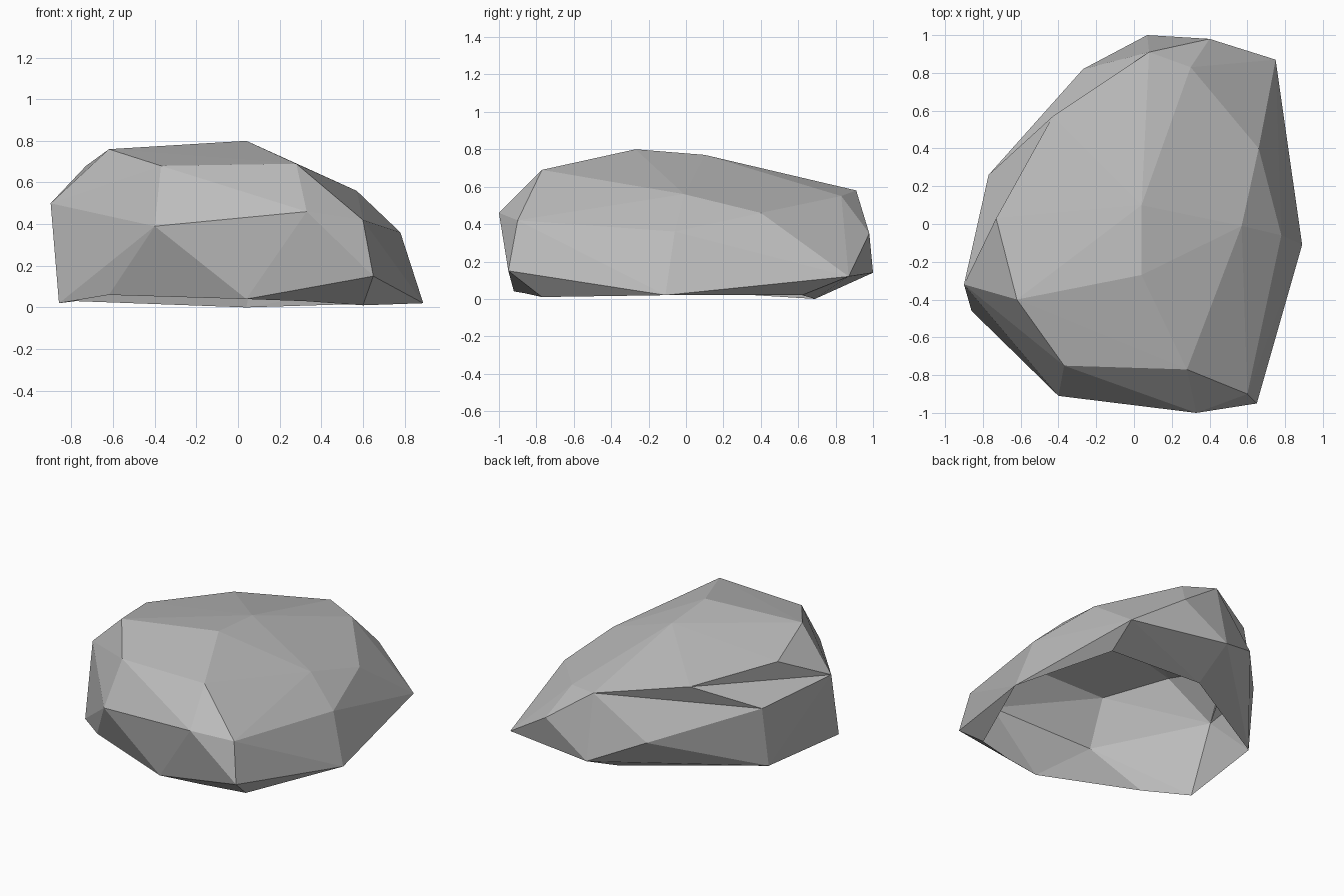
import bpy
import bmesh

default_cube = bpy.data.objects.get("Cube")
if default_cube:
    bpy.data.objects.remove(default_cube, do_unlink=True)

# Corner rings of the boulder, from the crown down to the open rim
crown = [(.04, -.27, .8), (.04, .1, .77), (-.62, -.4, .76), (-.37, -.75, .68),
         (.28, -.77, .69), (.57, -.01, .56), (.3, .83, .55), (.08, .91, .58)]
ledge = {"ledge_back": (-.43, .57, .63), "ledge_side": (-.73, .03, .68)}
waist = [(.66, .4, .46), (.78, -.06, .36), (.6, -.9, .42), (.33, -1, .46),
         (-.4, -.91, .39), (.4, .98, .35)]
side = {"cheek": (-.9, -.32, .5), "dent": (-.77, .26, .45), "hip": (-.27, .82, .29)}
skirt = [(.07, 1, .14), (.75, .87, .12), (.65, -.95, .15)]
rim = [(.89, -.11, .02), (.7, .62, .02), (.04, .69, 0), (-.78, .2, .03),
       (-.86, -.46, .02), (-.62, -.67, .06), (.04, -.92, .04),
       (.32, -.86, .03), (.6, -.77, .01)]


def stone_material(name, value):
    """Plain grey material for the whole rock."""
    material = bpy.data.materials.new(name)
    material.use_nodes = True
    color = (value, value, value, 1)
    material.diffuse_color = color
    shader = material.node_tree.nodes["Principled BSDF"]
    shader.inputs["Base Color"].default_value = color
    shader.inputs["Roughness"].default_value = 0.9
    return material


def flip_edge(bm, first, second):
    """Turn the diagonal between two triangles, folding the surface inward."""
    if not (first.is_valid and second.is_valid):
        return
    edge = bm.edges.get((first, second))
    if edge and len(edge.link_faces) == 2:
        bmesh.ops.rotate_edges(bm, edges=[edge], use_ccw=True)


# Wrap the corners in a faceted skin
bm = bmesh.new()
for point in crown + waist + skirt:
    bm.verts.new(point)
named = {name: bm.verts.new(point) for name, point in {**ledge, **side}.items()}
rim_verts = {bm.verts.new(point) for point in rim}
bmesh.ops.convex_hull(bm, input=list(bm.verts), use_existing_faces=False)

# Fold the creases under the overhanging ledge
flip_edge(bm, named["hip"], named["ledge_back"])
flip_edge(bm, named["dent"], named["ledge_side"])

# Open the underside, leaving a hollow shell
underside = [face for face in bm.faces if all(v in rim_verts for v in face.verts)]
bmesh.ops.delete(bm, geom=underside, context="FACES")
loose = [v for v in bm.verts if not v.link_faces]
bmesh.ops.delete(bm, geom=loose, context="VERTS")
bmesh.ops.recalc_face_normals(bm, faces=list(bm.faces))

# Finished boulder with flat facets
mesh = bpy.data.meshes.new("boulder")
bm.to_mesh(mesh)
bm.free()
mesh.materials.append(stone_material("stone grey", 0.5))
boulder = bpy.data.objects.new("boulder", mesh)
bpy.context.collection.objects.link(boulder)
